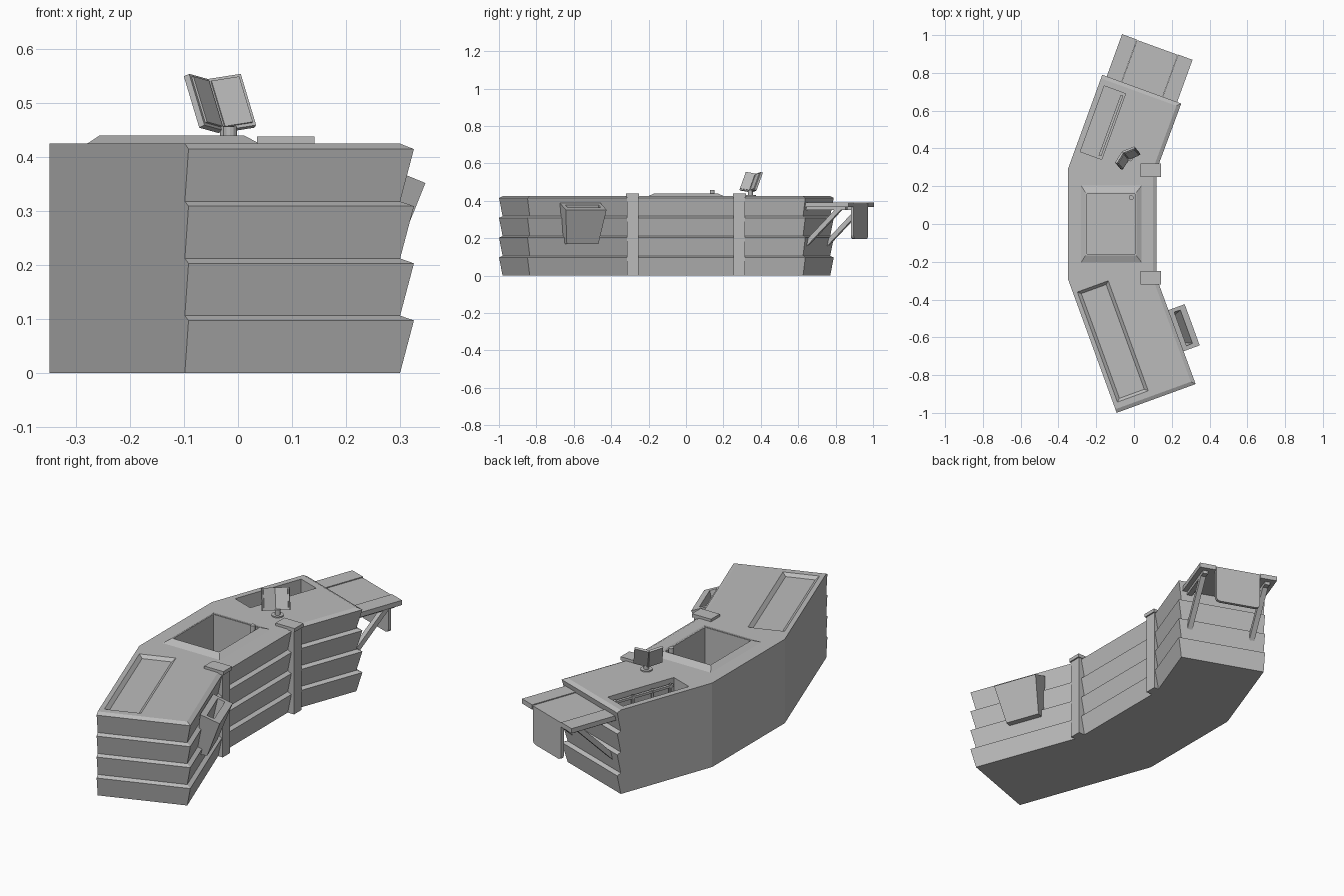
import bpy, bmesh, math
from mathutils import Matrix, Vector

if "Cube" in bpy.data.objects:
    bpy.data.objects.remove(bpy.data.objects["Cube"])

gray = bpy.data.materials.new("warm_gray")
gray.diffuse_color = (0.5, 0.5, 0.5, 1)
gray.use_nodes = True
gray.node_tree.nodes["Principled BSDF"].inputs["Base Color"].default_value = gray.diffuse_color
C, S = math.cos(math.radians(20)), math.sin(math.radians(20))


def wing(side, u, w, z):
    """Wing coordinates: u along the wing, w across it from the outer wall."""
    return (-0.35 + S * u + C * w, side * (0.29 + C * u - S * w), z)


def finish(name, bm):
    bmesh.ops.recalc_face_normals(bm, faces=bm.faces)
    mesh = bpy.data.meshes.new(name)
    bm.to_mesh(mesh)
    bm.free()
    mesh.materials.append(gray)
    ob = bpy.data.objects.new(name, mesh)
    bpy.context.collection.objects.link(ob)
    return ob


def loft(name, rings):
    """Closed solid through equal-length rings of points."""
    bm = bmesh.new()
    rows = [[bm.verts.new(p) for p in r] for r in rings]
    n = len(rows[0])
    for a, b in zip(rows, rows[1:]):
        for i in range(n):
            bm.faces.new((a[i], a[(i + 1) % n], b[(i + 1) % n], b[i]))
    bm.faces.new(rows[0])
    bm.faces.new(rows[-1])
    return finish(name, bm)


def rect(x0, x1, y0, y1, z, side=0):
    pts = [(x0, y0), (x1, y0), (x1, y1), (x0, y1)]
    return [wing(side, x, y, z) if side else (x, y, z) for x, y in pts]


def box(name, x0, x1, y0, y1, z0, z1, side=0):
    return loft(name, [rect(x0, x1, y0, y1, z0, side), rect(x0, x1, y0, y1, z1, side)])


def rod(name, p, q, r, sides=12):
    p, q = Vector(p), Vector(q)
    d = q - p
    bm = bmesh.new()
    bmesh.ops.create_cone(bm, cap_ends=True, segments=sides, radius1=r, radius2=r, depth=d.length,
                          matrix=Matrix.Translation((p + q) / 2) @ d.to_track_quat('Z', 'Y').to_matrix().to_4x4())
    return finish(name, bm)


def cut(target, cutter):
    mod = target.modifiers.new("cut", 'BOOLEAN')
    mod.operation, mod.solver, mod.object = 'DIFFERENCE', 'EXACT', cutter
    cutter.hide_render = True
    cutter.hide_viewport = True


# Counter body: flat outer walls, flared planks on the inner side and ends
def plan(z, d):
    half = {}
    for side, length in ((-1, 0.735), (1, 0.512)):
        half[side] = [(-0.35, side * 0.29, z), wing(side, length + d, 0, z),
                      wing(side, length + d, 0.425 + d, z), (0.10 + d, side * (0.29 - 0.176 * d), z)]
    return half[-1] + half[1][::-1]


rings = []
for i in range(4):
    z = i * 0.106
    rings += [plan(z, 0), plan(z + 0.097, 0.02)]
rings.append(plan(0.425, 0))
body = loft("counter_body", rings)

# Raised rim and deep basin in the middle
rim = loft("basin_rim", [rect(-0.28, 0.04, -0.203, 0.203, 0.42),
                         rect(-0.28, 0.04, -0.203, 0.203, 0.425),
                         rect(-0.257, 0.012, -0.167, 0.167, 0.44)])
basin = box("basin_cutter", -0.25, 0.005, -0.16, 0.16, 0.2, 0.5)
cut(body, basin)
cut(rim, basin)
rod("basin_post", (-0.015, 0.14, 0.2), (-0.015, 0.14, 0.457), 0.013)

# Shallow tray with sloped edges on the front wing
cut(body, loft("tray_cutter", [rect(0.098, 0.688, 0.04, 0.18, 0.410, -1),
                               rect(0.083, 0.703, 0.023, 0.197, 0.425, -1),
                               rect(0.083, 0.703, 0.023, 0.197, 0.45, -1)]))

# Slot with a rail on the back wing
cut(body, box("slot_cutter", 0.11, 0.48, 0.03, 0.15, 0.34, 0.45, 1))
box("slot_rail", 0.125, 0.465, 0.128, 0.142, 0.39, 0.402, 1)
for u in (0.14, 0.24, 0.35, 0.45):
    rod("rail_post", wing(1, u, 0.135, 0.34), wing(1, u, 0.135, 0.406), 0.008, 8)

# Straps over the two inner bends
for side in (-1, 1):
    a, b = sorted((side * 0.255, side * 0.315))
    box("strap", 0.09, 0.135, a, b, 0, 0.43)
    a, b = sorted((side * 0.25, side * 0.32))
    box("strap_pad", 0.035, 0.142, a, b, 0.42, 0.438)

# Tapered bin on the inner side of the front wing
def bin_ring(u0, u1, w0, w1, z0, z1):
    return [wing(-1, u, w, z) for u, w, z in ((u0, w0, z0), (u1, w0, z0), (u1, w1, z1), (u0, w1, z1))]


side_bin = loft("side_bin", [bin_ring(0.36, 0.54, 0.415, 0.468, 0.17, 0.17),
                             bin_ring(0.338, 0.57, 0.442, 0.535, 0.388, 0.352)])
cut(side_bin, loft("bin_cutter", [bin_ring(0.375, 0.525, 0.435, 0.46, 0.2, 0.2),
                                  bin_ring(0.355, 0.553, 0.475, 0.515, 0.41, 0.41)]))

# Fold-out shelf on the back end: two side boards, middle board and hanging flap
for w0, w1 in ((0.025, 0.109), (0.341, 0.422)):
    box("shelf_side_board", 0.515, 0.77, w0, w1, 0.366, 0.39, 1)
box("shelf_middle_board", 0.515, 0.762, 0.11, 0.34, 0.368, 0.386, 1)
profile = [(0.112, 0.386), (0.112, 0.215), (0.118, 0.202), (0.132, 0.196),
           (0.318, 0.196), (0.332, 0.202), (0.338, 0.215), (0.338, 0.386)]
loft("hanging_flap", [[wing(1, u, w, z) for w, z in profile] for u in (0.752, 0.768)])
for w in (0.065, 0.385):
    outline = [(0.51, 0.145), (0.51, 0.18), (0.70, 0.37), (0.735, 0.37)]
    loft("shelf_brace", [[wing(1, u, v, z) for u, z in outline] for v in (w - 0.013, w + 0.013)])
    box("shelf_rail", 0.51, 0.745, w - 0.013, w + 0.013, 0.35, 0.368, 1)

# Two-panel display on a round foot, leaning back
foot = (-0.02, 0.345)
rod("display_foot", (*foot, 0.42), (*foot, 0.431), 0.028, 16)
rod("display_stem", (*foot, 0.43), (*foot, 0.458), 0.013, 12)
pose = (Matrix.Translation((-0.03, 0.345, 0.448)) @ Matrix.Rotation(math.radians(40), 4, 'Z')
        @ Matrix.Rotation(math.radians(-25), 4, 'X'))
for sx in (-1, 1):
    turn = pose @ Matrix.Rotation(math.radians(-20 * sx), 4, 'Z')
    for name, x0, x1, y0, y1, z0, z1 in (("display_panel", 0, 0.068, -0.004, 0.008, 0, 0.105),
                                         ("display_screen", 0.006, 0.062, -0.008, -0.004, 0.006, 0.099)):
        a, b = sorted((sx * x0, sx * x1))
        ob = box(name, a, b, y0, y1, z0, z1)
        ob.data.transform(turn)
